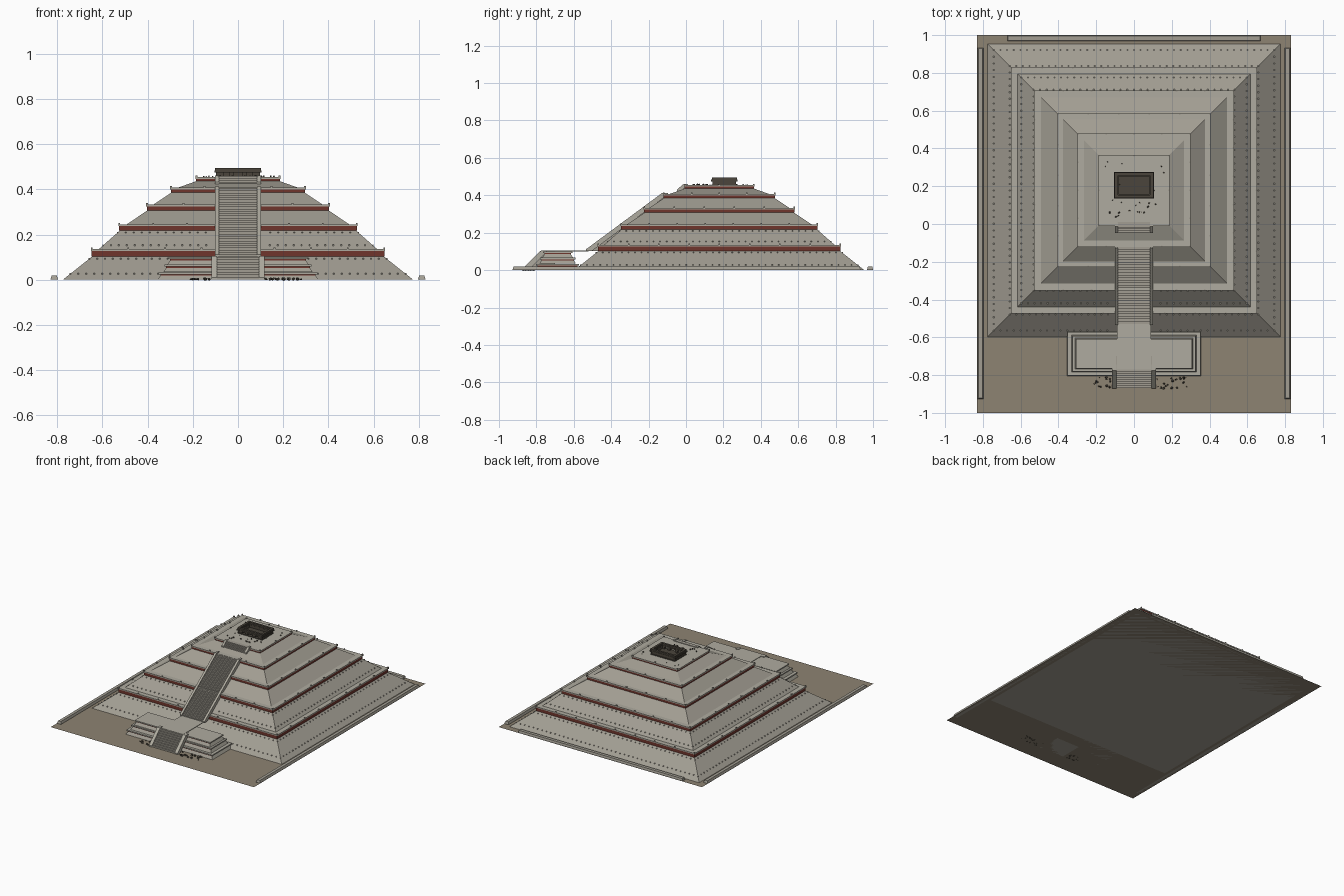
import bpy, bmesh, random
from math import pi
from mathutils import Matrix, Vector, Euler

if "Cube" in bpy.data.objects:
    bpy.data.objects.remove(bpy.data.objects["Cube"])

random.seed(4)
CY = 0.178  # centre of the pyramid in y


def material(name, rgb):
    m = bpy.data.materials.new(name)
    m.diffuse_color = (*rgb, 1)
    m.use_nodes = True
    m.node_tree.nodes["Principled BSDF"].inputs["Base Color"].default_value = m.diffuse_color
    return m


STONE = material("stone", (0.36, 0.34, 0.29))
TRIM = material("pale_trim", (0.43, 0.41, 0.35))
RED = material("red_band", (0.16, 0.035, 0.025))
EARTH = material("earth", (0.27, 0.23, 0.17))
DARK = material("dark_masonry", (0.07, 0.06, 0.045))


def finish(name, bm, mats):
    bmesh.ops.recalc_face_normals(bm, faces=bm.faces[:])
    me = bpy.data.meshes.new(name)
    bm.to_mesh(me)
    bm.free()
    for m in mats:
        me.materials.append(m)
    ob = bpy.data.objects.new(name, me)
    bpy.context.collection.objects.link(ob)
    return ob


def loft(name, rings, mats, bands, cy=CY):
    """Stack of rectangles (half x, half y, z); bands = material index per segment."""
    bm = bmesh.new()
    loops = [[bm.verts.new((sx * hx, cy + sy * hy, z))
              for sx, sy in ((-1, -1), (1, -1), (1, 1), (-1, 1))] for hx, hy, z in rings]
    for k in range(len(loops) - 1):
        for i in range(4):
            j = (i + 1) % 4
            f = bm.faces.new((loops[k][i], loops[k][j], loops[k + 1][j], loops[k + 1][i]))
            f.material_index = bands[k]
    bm.faces.new(loops[0][::-1])
    bm.faces.new(loops[-1]).material_index = bands[-1]
    return finish(name, bm, mats)


def add_box(bm, centre, size, rot=(0, 0, 0)):
    m = Matrix.Translation(centre) @ Euler(rot).to_matrix().to_4x4() @ Matrix.Diagonal((*size, 1))
    bmesh.ops.create_cube(bm, size=1, matrix=m)


def boxes(name, items, mat):
    bm = bmesh.new()
    for it in items:
        add_box(bm, *it)
    return finish(name, bm, [mat])


def extrude_x(name, profile, x0, x1, mat):
    """Side profile of (y, z) points extruded along x."""
    bm = bmesh.new()
    f = bm.faces.new([bm.verts.new((x0, y, z)) for y, z in profile])
    r = bmesh.ops.extrude_face_region(bm, geom=[f])
    bmesh.ops.translate(bm, vec=(x1 - x0, 0, 0),
                        verts=[v for v in r["geom"] if isinstance(v, bmesh.types.BMVert)])
    return finish(name, bm, [mat])


def stair(name, y0, z0, y1, z1, n, half, back):
    pts = [(y0, z0)]
    for i in range(n):
        z = z0 + (z1 - z0) * (i + 1) / n
        pts += [(y0 + (y1 - y0) * i / n, z), (y0 + (y1 - y0) * (i + 1) / n, z)]
    extrude_x(name, pts + [(back, z1), (back, z0)], -half, half, STONE)


def balustrades(name, y0, z0, y1, z1, xin, xout, rise, depth):
    prof = [(y0, z0), (y0, z0 + rise), (y1, z1 + rise), (y1 + depth, z1 + rise),
            (y1 + depth, z1), (y0 + depth, z0)]
    for side, s in (("left", -1), ("right", 1)):
        extrude_x(f"{name}_{side}", prof, s * xin, s * xout, TRIM)


# Ground
bm = bmesh.new()
bmesh.ops.create_grid(bm, x_segments=1, y_segments=1, size=1, matrix=Matrix.Diagonal((0.83, 1, 1, 1)))
finish("ground", bm, [EARTH])

# Terraces: base half, base z, top half, wall top z, band top z
tiers = [(0.775, 0.0, 0.645, 0.103, 0.135), (0.622, 0.13, 0.523, 0.217, 0.245),
         (0.500, 0.24, 0.400, 0.307, 0.332), (0.383, 0.327, 0.294, 0.386, 0.407),
         (0.280, 0.402, 0.182, 0.437, 0.454)]
for n, (hb, zb, ht, zw, zt) in enumerate(tiers, 1):
    c = ht + 0.006
    zc = zt - 0.008
    rings = [(h, h, z) for h, z in ((hb, zb), (ht, zw), (ht + 0.003, zw), (ht + 0.003, zc),
                                    (c, zc), (c, zt))]
    loft(f"terrace_{n}", rings, [STONE, RED, TRIM], [0, 1, 1, 2, 2])

    # Cornice knobs, and stud courses on the lower walls
    items = []
    rows = [(ht + 0.002, zt + 0.003, 0.16, 0.008)]
    if n < 3:
        rows += [(hb + (ht - hb) * t, zb + (zw - zb) * t, 0.035, 0.006) for t in (0.25, 0.9)]
    for h, z, gap, s in rows:
        count = max(2, round(2 * h / gap))
        for i in range(count):
            t = -h + 2 * h * i / count
            for x, y in ((t, -h), (h, t), (-t, h), (-h, -t)):
                if y > -h + 0.001 or abs(x) > 0.11:
                    items.append(((x, CY + y, z), (s, s, s)))
    boxes(f"terrace_{n}_knobs", items, STONE)

# Stepped front platform
for n, (hx, hy, z) in enumerate(((0.355, 0.119, 0), (0.33, 0.098, 0.034), (0.312, 0.082, 0.067)), 1):
    rings = [(hx, hy, z), (hx - 0.012, hy - 0.012, z + 0.018), (hx - 0.012, hy - 0.012, z + 0.024),
             (hx - 0.004, hy - 0.004, z + 0.024), (hx - 0.004, hy - 0.004, z + 0.033)]
    loft(f"front_platform_{n}", rings, [STONE, RED, TRIM], [0, 1, 2, 2], cy=-0.686)

# Stairs, thin bridge between platform and pyramid, balustrades
stair("lower_stair", -0.868, 0.0, -0.77, 0.101, 9, 0.095, -0.70)
stair("main_stair", -0.53, 0.101, -0.122, 0.405, 30, 0.088, -0.10)
stair("summit_stair", -0.045, 0.425, -0.008, 0.458, 4, 0.088, 0.01)
boxes("bridge", [((0, -0.645, 0.101), (0.18, 0.25, 0.005))], TRIM)
balustrades("lower_balustrade", -0.872, 0.0, -0.775, 0.096, 0.093, 0.117, 0.009, 0.03)
balustrades("main_balustrade", -0.535, 0.101, -0.127, 0.403, 0.085, 0.101, 0.010, 0.03)
balustrades("summit_balustrade", -0.047, 0.423, -0.012, 0.452, 0.085, 0.101, 0.009, 0.02)


def ring(name, hx, hy, t, z0, z1, cy, mat):
    h = z1 - z0
    zc = (z0 + z1) / 2
    items = [((s * (hx - t / 2), cy, zc), (t, 2 * hy, h)) for s in (-1, 1)]
    items += [((0, cy + s * (hy - t / 2), zc), (2 * hx - 2 * t, t, h)) for s in (-1, 1)]
    boxes(name, items, mat)


# Roofless summit shrine: floor, walls with front doorway posts, coping
TY = 0.205
boxes("shrine_floor", [((0, TY, 0.456), (0.20, 0.135, 0.006))], DARK)
t, zc, h = 0.016, 0.465, 0.024
boxes("shrine_walls", [((s * 0.09, TY, zc), (t, 0.125, h)) for s in (-1, 1)]
      + [((0, TY + 0.055, zc), (0.17, t, h))]
      + [((x, TY - 0.055, zc), (0.02, t, h)) for x in (-0.075, -0.03, 0.03, 0.075)], DARK)
ring("shrine_coping", 0.105, 0.07, 0.022, 0.474, 0.484, TY, DARK)
ring("shrine_parapet", 0.102, 0.067, 0.016, 0.484, 0.495, TY, DARK)

# Low boundary walls at the sides and the back
for side, s in (("left", -1), ("right", 1)):
    w = loft(f"boundary_wall_{side}", [(0.016, 0.93, 0), (0.016, 0.93, 0.004), (0.011, 0.925, 0.018)],
             [STONE], [0, 0], cy=0.003)
    w.location.x = s * 0.813
loft("boundary_wall_back", [(0.67, 0.015, 0), (0.67, 0.015, 0.006), (0.668, 0.012, 0.018)],
     [STONE], [0, 0], cy=0.984)


def rubble(name, count, x, y, z, lo, hi):
    items = []
    for _ in range(count):
        s = random.uniform(lo, hi)
        items.append(((random.uniform(*x), random.uniform(*y), z + s * 0.3),
                      (s, s * random.uniform(0.6, 1), s * 0.8),
                      [random.uniform(0, pi) for _ in range(3)]))
    boxes(name, items, DARK)


# Fallen stones at the stair foot and on the summit
rubble("stair_foot_rubble_left", 14, (-0.22, -0.12), (-0.87, -0.81), 0, 0.005, 0.012)
rubble("stair_foot_rubble_right", 18, (0.12, 0.28), (-0.87, -0.81), 0, 0.005, 0.012)
rubble("summit_rubble_front", 16, (-0.13, 0.13), (0.03, 0.13), 0.454, 0.004, 0.009)
rubble("summit_rubble_sides", 10, (-0.16, 0.16), (0.13, 0.33), 0.454, 0.004, 0.008)
